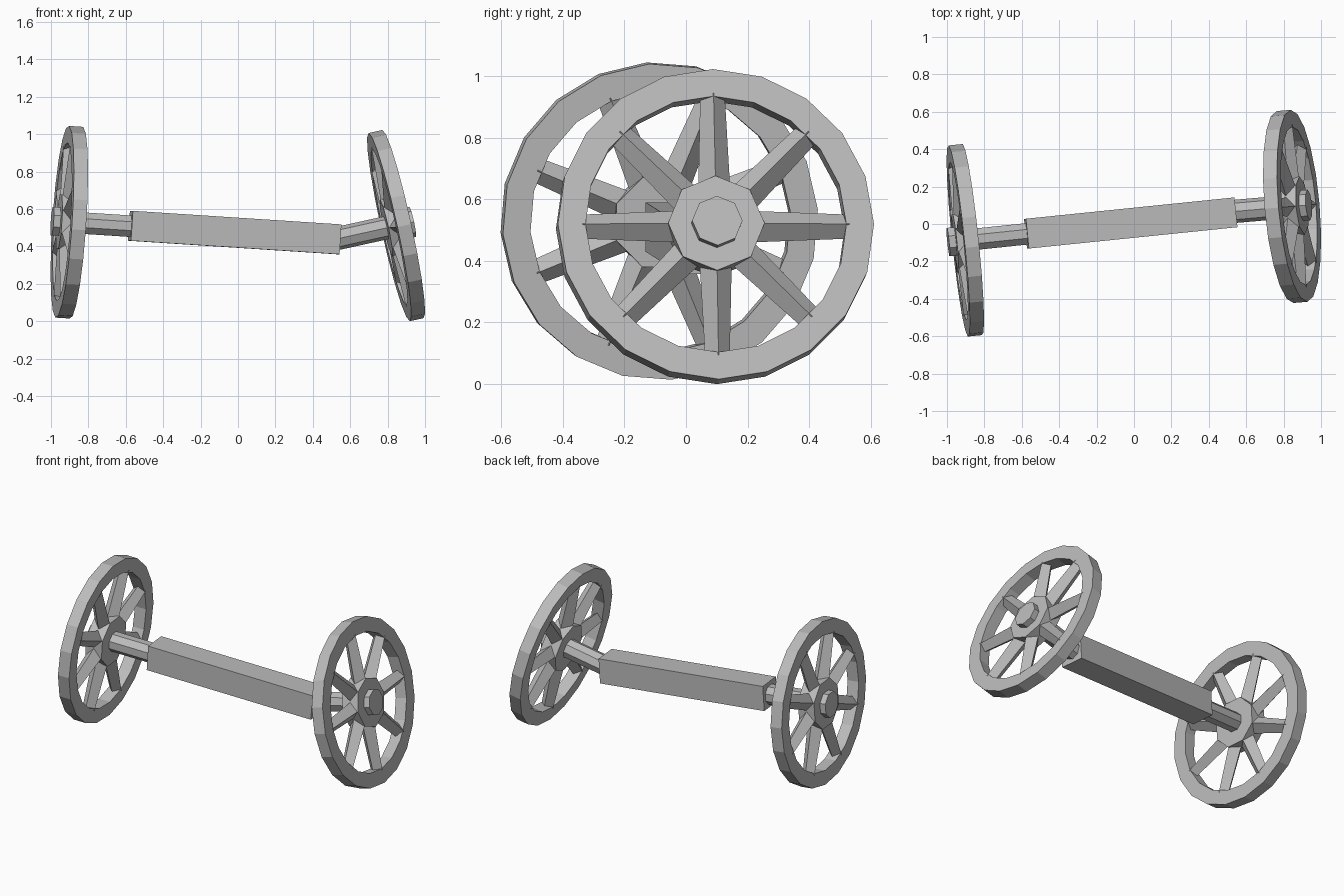
import bpy, bmesh, math
from mathutils import Matrix, Vector

cube = bpy.data.objects.get("Cube")
if cube:
    bpy.data.objects.remove(cube, do_unlink=True)

grey = bpy.data.materials.new("plain_grey")
grey.use_nodes = True
colour = (0.5, 0.5, 0.5, 1)
grey.diffuse_color = colour
grey.node_tree.nodes["Principled BSDF"].inputs["Base Color"].default_value = colour


def frame(origin, axis):
    """Matrix whose Z runs along axis and whose Y points as far up as it can."""
    z = Vector(axis).normalized()
    y = (Vector((0, 0, 1)) - z * z.z).normalized()
    m = Matrix((y.cross(z), y, z)).transposed().to_4x4()
    m.translation = Vector(origin)
    return m


def finish(name, bm, matrix):
    bmesh.ops.recalc_face_normals(bm, faces=bm.faces)
    mesh = bpy.data.meshes.new(name)
    bm.to_mesh(mesh)
    bm.free()
    mesh.materials.append(grey)
    obj = bpy.data.objects.new(name, mesh)
    bpy.context.collection.objects.link(obj)
    obj.matrix_world = matrix


def prism(bm, sides, r1, r2, z1, z2, matrix=Matrix()):
    """Closed prism or tapered bar along Z with a corner on the X axis."""
    rings = []
    for r, z in ((r1, z1), (r2, z2)):
        angles = [2 * math.pi * i / sides for i in range(sides)]
        rings.append([bm.verts.new(matrix @ Vector((r * math.cos(a), r * math.sin(a), z)))
                      for a in angles])
    low, high = rings
    bm.faces.new(low)
    bm.faces.new(high)
    for i in range(sides):
        j = (i + 1) % sides
        bm.faces.new((low[i], low[j], high[j], high[i]))


def prism_object(name, matrix, *args):
    bm = bmesh.new()
    prism(bm, *args)
    finish(name, bm, matrix)


def wheel(side, centre, axis, roll):
    place = frame(centre, axis) @ Matrix.Rotation(math.radians(roll), 4, 'Z')

    # Rim: square section swept round in flat segments
    bm = bmesh.new()
    section = [(0.425, -0.038), (0.515, -0.038), (0.515, 0.038), (0.425, 0.038)]
    sides = 20
    loops = [[bm.verts.new((r * math.cos(a), r * math.sin(a), z)) for r, z in section]
             for a in (2 * math.pi * i / sides for i in range(sides))]
    for i in range(sides):
        a, b = loops[i], loops[(i + 1) % sides]
        for k in range(4):
            n = (k + 1) % 4
            bm.faces.new((a[k], b[k], b[n], a[n]))
    finish(side + "_rim", bm, place)

    # Spokes: tapered diamond bars
    bm = bmesh.new()
    for i in range(8):
        turn = Matrix.Rotation(i * math.pi / 4, 4, 'Z') @ Matrix.Rotation(math.pi / 2, 4, 'Y')
        prism(bm, 4, 0.053, 0.04, 0.1, 0.435, turn)
    finish(side + "_spokes", bm, place)

    # Hub and outer cap
    prism_object(side + "_hub", place, 8, 0.157, 0.157, -0.055, 0.055)
    prism_object(side + "_hub_cap", place, 8, 0.082, 0.082, 0.05, 0.092)
    # Axle stub running back into the beam
    prism_object(side + "_axle", place, 8, 0.062, 0.062, -0.36, 0)


# Square beam between the axles
start, end = Vector((-0.575, -0.052, 0.51)), Vector((0.54, 0.062, 0.4375))
half = 0.08
prism_object("beam", frame(start, end - start) @ Matrix.Rotation(math.pi / 4, 4, 'Z'),
             4, half * math.sqrt(2), half * math.sqrt(2), 0, (end - start).length)

wheel("left", (0.845, 0.094, 0.511), (1, 0.087, 0.22), 0)
wheel("right", (-0.902, -0.087, 0.529), (-1, -0.104, 0.065), -22.5)
